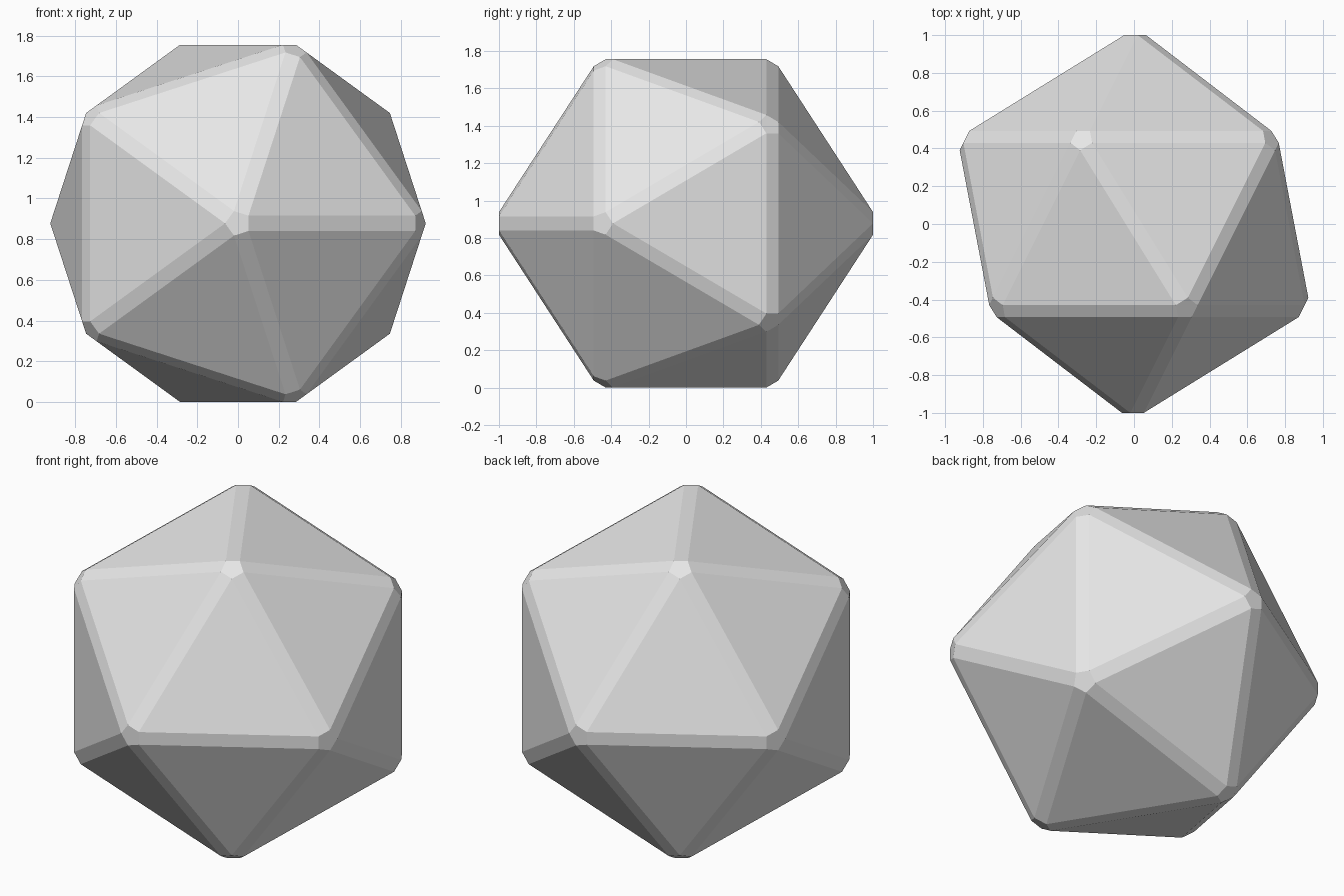
import bpy
import bmesh
import math
from mathutils import Matrix

cube = bpy.data.objects.get("Cube")
if cube:
    bpy.data.objects.remove(cube, do_unlink=True)

BEVEL = 0.04
RADIUS = 1.0486      # leaves the bevelled corners one unit from the centre

# Plain grey surface
grey = bpy.data.materials.new("light_grey")
grey.use_nodes = True
colour = (0.8, 0.8, 0.8, 1.0)
grey.diffuse_color = colour
grey.node_tree.nodes["Principled BSDF"].inputs["Base Color"].default_value = colour

# Twenty-sided body, with one corner facing the front
bm = bmesh.new()
bmesh.ops.create_icosphere(bm, subdivisions=1, radius=RADIUS,
                           matrix=Matrix.Rotation(math.pi / 2, 4, 'X'))

# Flat chamfer along every edge
bmesh.ops.bevel(bm, geom=bm.edges[:], offset=BEVEL, offset_type='OFFSET',
                segments=1, profile=0.5, affect='EDGES')

# Rest the body on the ground
lowest = min(v.co.z for v in bm.verts)
bmesh.ops.translate(bm, verts=bm.verts[:], vec=(0, 0, -lowest))
bmesh.ops.recalc_face_normals(bm, faces=bm.faces[:])

mesh = bpy.data.meshes.new("twenty_sided_die")
bm.to_mesh(mesh)
bm.free()
mesh.materials.append(grey)
die = bpy.data.objects.new("twenty_sided_die", mesh)
bpy.context.collection.objects.link(die)
